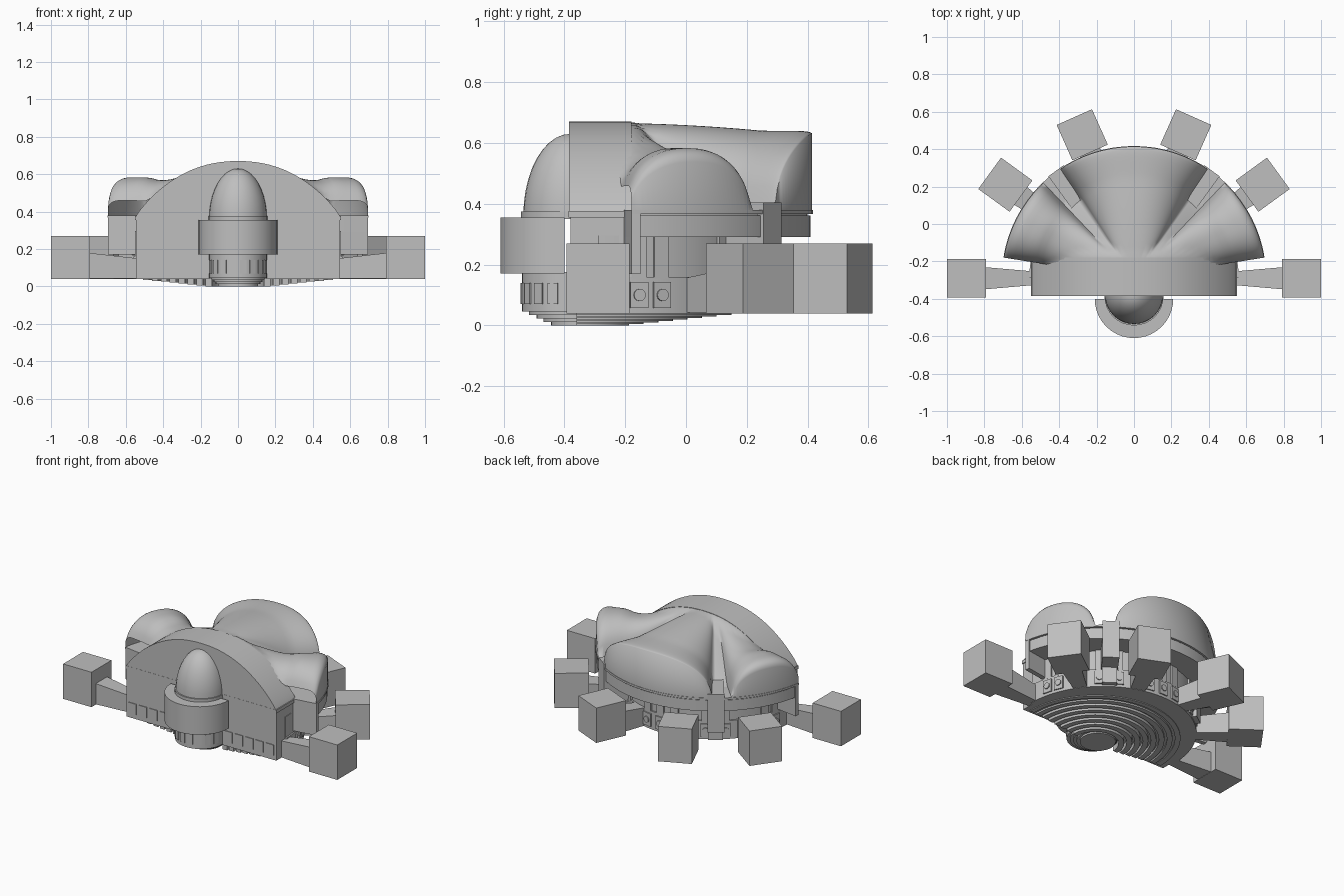
import bpy, bmesh, math
from mathutils import Matrix, Vector

if "Cube" in bpy.data.objects:
    bpy.data.objects.remove(bpy.data.objects["Cube"])

grey = bpy.data.materials.new("plain_grey")
grey.use_nodes = True
grey.diffuse_color = (0.52, 0.52, 0.52, 1)
grey.node_tree.nodes["Principled BSDF"].inputs["Base Color"].default_value = (0.52, 0.52, 0.52, 1)

CY = -0.29      # centre of the fan-shaped plan
R = 0.704       # roof radius
FRONT = -0.385  # front wall


def finish(name, bm, smooth=None):
    bmesh.ops.recalc_face_normals(bm, faces=bm.faces)
    mesh = bpy.data.meshes.new(name)
    bm.to_mesh(mesh)
    bm.free()
    mesh.materials.append(grey)
    if smooth:
        mesh.shade_smooth()
        mesh.set_sharp_from_angle(angle=math.radians(smooth))
    obj = bpy.data.objects.new(name, mesh)
    bpy.context.collection.objects.link(obj)


def prism(name, points, z0, z1):
    bm = bmesh.new()
    face = bm.faces.new([bm.verts.new((x, y, z0)) for x, y in points])
    new = bmesh.ops.extrude_face_region(bm, geom=[face])["geom"]
    bmesh.ops.translate(bm, vec=(0, 0, z1 - z0),
                        verts=[v for v in new if isinstance(v, bmesh.types.BMVert)])
    finish(name, bm, 35)


def arc(r, a0, a1, cy, steps):
    angles = [math.radians(a0 + (a1 - a0) * i / steps) for i in range(steps + 1)]
    return [(r * math.cos(a), cy + r * math.sin(a)) for a in angles]


def sector(name, r0, r1, a0, a1, z0, z1, cy=CY, steps=36):
    inner = arc(r0, a1, a0, cy, steps) if r0 else [(0, cy)]
    prism(name, arc(r1, a0, a1, cy, steps) + inner, z0, z1)


def box(name, centre, size, angle=0):
    bm = bmesh.new()
    mat = (Matrix.Translation(centre) @ Matrix.Rotation(math.radians(angle), 4, "Z")
           @ Matrix.Diagonal((*size, 1)))
    bmesh.ops.create_cube(bm, size=1, matrix=mat)
    finish(name, bm)


def disc(name, r, z0, z1, cy, steps=32):
    prism(name, arc(r, 0, 360 - 360 / steps, cy, steps - 1), z0, z1)


# Roof heights
def vault(x):
    return 0.375 + 0.295 * max(0, 1 - abs(x / 0.545) ** 2.2) ** 0.89


def lobe(a):
    """Rim height above the eaves: one rear lobe and two side lobes."""
    u, height = ((a - 90) / 34, 0.262) if a > 53 else ((a - 27) / 19, 0.205)
    return height * max(0, 1 - abs(u) ** 2.3) ** (1 / 2.3)


def roof_height(r, a):
    a = min(a, 180 - a)
    x, y = r * math.cos(math.radians(a)), CY + r * math.sin(math.radians(a))
    t = min(1, r / 0.54) ** 2
    h = (1 - t) * (vault(x) - 0.004) + t * (0.378 + lobe(a))
    # The front vault dies away into the lobes
    f = min(1, max(0, (y + 0.18) / 0.26))
    h = max(h, 0.376 + (vault(x) - 0.378) * (1 - f * f * (3 - 2 * f)))
    edge = max(0, (r - R + 0.06) / 0.06)
    soft = 0.045 if a < 53 else 0.008
    return max(0.376, h - soft * (1 - math.sqrt(max(0, 1 - edge * edge))))


# Lobed rear roof: polar surface with a vertical rim
bm = bmesh.new()
radii = [0.02 + 0.03 * i for i in range(22)] + [0.67, 0.686, 0.698, R]
rows = []
for i in range(109):
    a = 9 + 1.5 * i
    c, s = math.cos(math.radians(a)), math.sin(math.radians(a))
    row = [bm.verts.new((r * c, CY + r * s, roof_height(r, a))) for r in radii]
    row.append(bm.verts.new((R * c, CY + R * s, 0.37)))
    rows.append(row)
for p, q in zip(rows, rows[1:]):
    for j in range(len(p) - 1):
        bm.faces.new((p[j], p[j + 1], q[j + 1], q[j]))
finish("lobed_roof", bm, 75)

# Front barrel roof
bm = bmesh.new()
xs = [0.545 * math.sin(math.radians(90 * i / 20)) for i in range(-20, 21)]
face = bm.faces.new([bm.verts.new((x, FRONT, vault(x))) for x in xs])
new = bmesh.ops.extrude_face_region(bm, geom=[face])["geom"]
bmesh.ops.translate(bm, vec=(0, 0.205, 0),
                    verts=[v for v in new if isinstance(v, bmesh.types.BMVert)])
finish("front_vault", bm, 40)

# Front block, cornice and the fan-shaped storeys
box("front_block", (0, -0.28, 0.2), (1.09, 0.2, 0.32))
box("front_cornice", (0, -0.28, 0.366), (1.1, 0.212, 0.022))
sector("upper_band", 0, 0.7, 9, 171, 0.29, 0.362)
sector("eaves_groove", 0, 0.69, 9, 171, 0.36, 0.37)
sector("eaves_rim", 0, 0.707, 9, 171, 0.367, 0.38)
sector("recessed_wall", 0, 0.55, 0, 180, 0.15, 0.295)
sector("lower_storey", 0, 0.56, 0, 180, 0.04, 0.16)

# Stepped rings under the floor
for i in range(8):
    sector("floor_ring", 0.14 + 0.048 * i, 0.173 + 0.048 * i, 0, 180,
           0.005 * i, 0.045, cy=-0.36)
for i in range(5):
    disc("front_step", 0.155 - 0.012 * i, 0.045 - 0.0112 * i, 0.06, FRONT + 0.012 * i)

# Front drum with its dome
disc("drum_base", 0.155, 0.045, 0.175, FRONT)
sector("drum", 0, 0.21, 180, 360, 0.17, 0.355, cy=-0.4, steps=20)
disc("dome_collar", 0.158, 0.35, 0.375, FRONT)
bm = bmesh.new()
bmesh.ops.create_uvsphere(bm, u_segments=32, v_segments=20, radius=1,
                          matrix=Matrix.Translation((0, -0.38, 0.36)) @ Matrix.Diagonal((0.155, 0.155, 0.27, 1)))
bmesh.ops.bisect_plane(bm, geom=bm.verts[:] + bm.edges[:] + bm.faces[:],
                       plane_co=(0, 0, 0.36), plane_no=(0, 0, -1), clear_outer=True)
finish("front_dome", bm, 60)


def polar(r, a, z):
    return (r * math.cos(math.radians(a)), CY + r * math.sin(math.radians(a)), z)


# Pods on flared arms, mirrored left and right
for side in (1, -1):
    for px, py, a in ((0.896, -0.29, 0), (0.688, 0.21, 36), (0.277, 0.477, 66)):
        angle = a if side == 1 else 180 - a
        box("pod", (side * px, py, 0.155), (0.207, 0.207, 0.23), angle)
        d = Vector((side * math.cos(math.radians(a)), math.sin(math.radians(a)), 0))
        n = Vector((-d.y, d.x, 0))
        bm = bmesh.new()
        ends = []
        for back, half, top in ((0.09, 0.06, 0.18), (0.4, 0.033, 0.145)):
            p = Vector((side * px, py, 0)) - d * back
            ends.append([bm.verts.new(p + n * k * half + Vector((0, 0, z)))
                         for k, z in ((-1, 0.042), (1, 0.042), (1, top), (-1, top))])
        bm.faces.new(ends[0])
        bm.faces.new(ends[1])
        for j in range(4):
            k = (j + 1) % 4
            bm.faces.new((ends[0][j], ends[0][k], ends[1][k], ends[1][j]))
        finish("pod_arm", bm)

    # Wing end walls and buttresses in the roof valleys
    box("wing_end_wall", (side * 0.61, -0.178, 0.272), (0.17, 0.03, 0.205), side * 9)
    angle = 54 if side == 1 else 126
    box("valley_buttress", polar(0.605, angle, 0.28), (0.21, 0.1, 0.25), angle)
    box("buttress_foot", polar(0.56, angle, 0.11), (0.06, 0.09, 0.12), angle)

# Wall panels and round ports around the lower storey
for a in (14, 22, 48, 60, 80, 90, 100, 120, 132, 158, 166):
    box("wall_panel", polar(0.561, a, 0.1), (0.012, 0.06, 0.085), a)
    box("upper_panel", polar(0.55, a, 0.225), (0.02, 0.05, 0.14), a)
    bm = bmesh.new()
    mat = (Matrix.Translation(polar(0.568, a, 0.1)) @ Matrix.Rotation(math.radians(a), 4, "Z")
           @ Matrix.Rotation(math.pi / 2, 4, "Y"))
    bmesh.ops.create_cone(bm, cap_ends=True, segments=12, radius1=0.02, radius2=0.02,
                          depth=0.012, matrix=mat)
    finish("round_port", bm)

# Low relief panels along the front wall and on the drum base
for side in (1, -1):
    for i in range(5):
        box("front_panel", (side * (0.2 + 0.075 * i), -0.381, 0.105), (0.055, 0.008, 0.07))
for a in range(200, 341, 20):
    x, y = 0.155 * math.cos(math.radians(a)), FRONT + 0.155 * math.sin(math.radians(a))
    box("drum_panel", (x, y, 0.105), (0.008, 0.035, 0.07), a)
